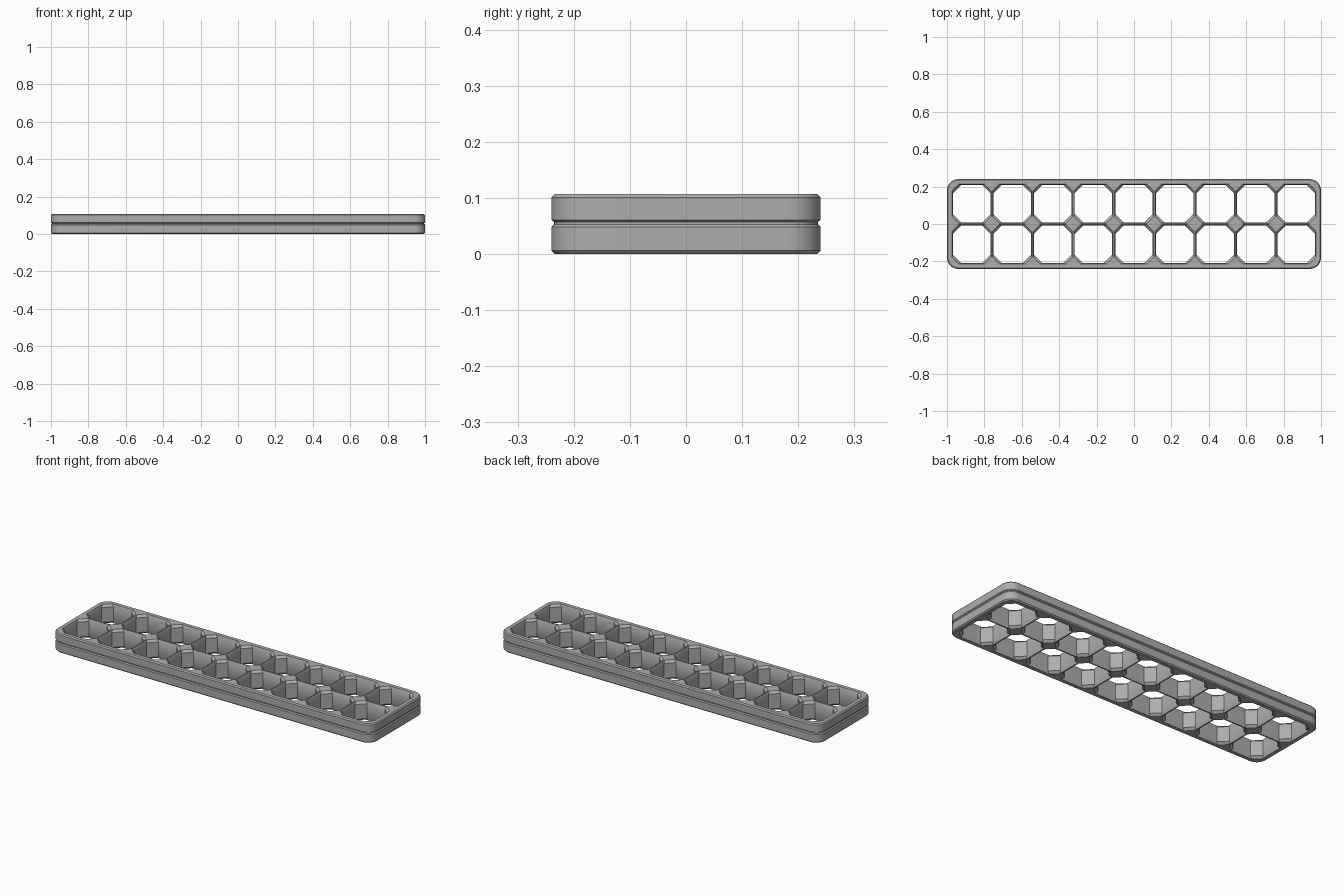
import bpy, bmesh, math

if "Cube" in bpy.data.objects:
    bpy.data.objects.remove(bpy.data.objects["Cube"])

LENGTH, WIDTH, HEIGHT = 2.0, 0.48, 0.107
COLUMNS, ROWS, PITCH = 9, 2, 0.217

grey = bpy.data.materials.new("plain grey")
grey.use_nodes = True
grey.diffuse_color = (0.42, 0.42, 0.42, 1)
grey.node_tree.nodes["Principled BSDF"].inputs["Base Color"].default_value = grey.diffuse_color


def rounded_outline(inset, radius=0.06, steps=10):
    """Rounded rectangle, inset from the full size."""
    r = radius - inset
    points = []
    for i, (sx, sy) in enumerate([(1, 1), (-1, 1), (-1, -1), (1, -1)]):
        for s in range(steps + 1):
            a = math.pi / 2 * (i + s / steps)
            points.append((sx * (LENGTH / 2 - radius) + r * math.cos(a),
                           sy * (WIDTH / 2 - radius) + r * math.sin(a)))
    return points


def octagon(cx, cy, half, cut):
    """Square with cut corners."""
    a, b = half, half - cut
    return [(cx + x, cy + y) for x, y in
            [(a, -b), (a, b), (b, a), (-b, a), (-a, b), (-a, -b), (-b, -a), (b, -a)]]


def loft(bm, rings):
    """Skin a stack of outlines; return the edges of the first and last."""
    loops = [[bm.verts.new((x, y, z)) for x, y in pts] for pts, z in rings]
    n = len(loops[0])
    for low, high in zip(loops, loops[1:]):
        for i in range(n):
            j = (i + 1) % n
            bm.faces.new((low[i], low[j], high[j], high[i]))
    return [[bm.edges.get((l[i], l[(i + 1) % n])) for i in range(n)]
            for l in (loops[0], loops[-1])]


bm = bmesh.new()

# Outer wall with chamfered rims and a shallow groove round the middle
profile = [(0.006, 0), (0, 0.006), (0, 0.048), (0.005, 0.053),
           (0.005, 0.057), (0, 0.061), (0, HEIGHT - 0.006), (0.006, HEIGHT)]
bottom, top = loft(bm, [(rounded_outline(i), z) for i, z in profile])

# Through cells with chamfered mouths
for col in range(COLUMNS):
    for row in range(ROWS):
        cx = (col - (COLUMNS - 1) / 2) * PITCH
        cy = (row - (ROWS - 1) / 2) * PITCH
        rings = [(octagon(cx, cy, 0.105, 0.036), 0),
                 (octagon(cx, cy, 0.100, 0.044), 0.012),
                 (octagon(cx, cy, 0.100, 0.044), HEIGHT - 0.012),
                 (octagon(cx, cy, 0.105, 0.036), HEIGHT)]
        b, t = loft(bm, rings)
        bottom += b
        top += t

# Flat faces between the rims
for edges in (bottom, top):
    bmesh.ops.triangle_fill(bm, edges=edges, use_beauty=True)
bmesh.ops.recalc_face_normals(bm, faces=bm.faces)

mesh = bpy.data.meshes.new("cell_tray")
bm.to_mesh(mesh)
bm.free()
mesh.materials.append(grey)
tray = bpy.data.objects.new("cell_tray", mesh)
bpy.context.collection.objects.link(tray)
bpy.context.view_layer.objects.active = tray
tray.select_set(True)
bpy.ops.object.shade_smooth_by_angle(angle=math.radians(25))
